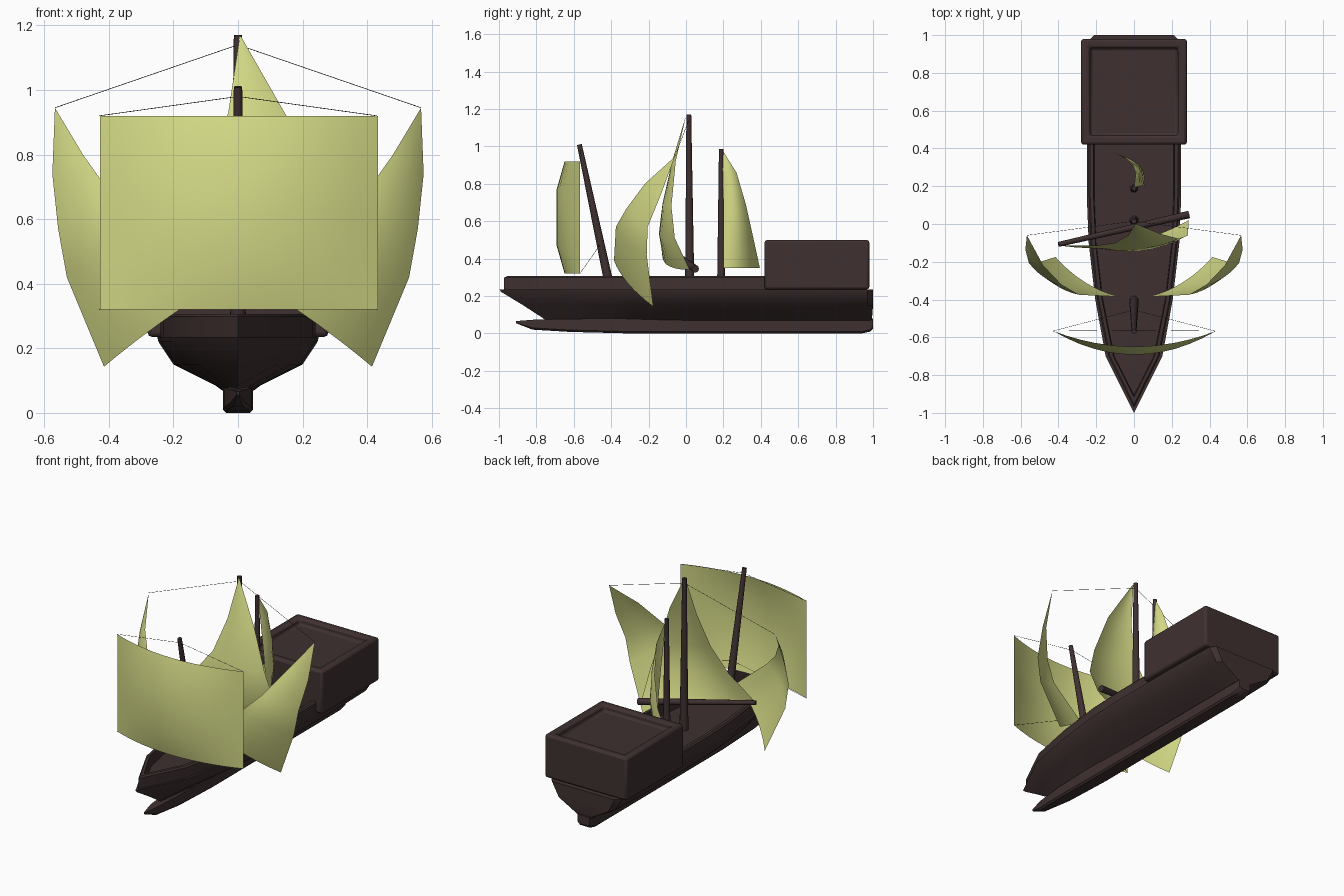
import bpy, bmesh, math
from mathutils import Vector

if "Cube" in bpy.data.objects:
    bpy.data.objects.remove(bpy.data.objects["Cube"])


def mat(name, col):
    m = bpy.data.materials.new(name)
    m.diffuse_color = (*col, 1)
    m.use_nodes = True
    m.node_tree.nodes["Principled BSDF"].inputs["Base Color"].default_value = m.diffuse_color
    return m


WOOD = mat("dark_wood", (0.05, 0.03, 0.03))
CLOTH = mat("sail_cloth", (0.66, 0.70, 0.24))
ROPE = mat("rope", (0.02, 0.02, 0.02))


def finish(name, bm, material, bevel=0, angle=35, segs=2):
    bmesh.ops.recalc_face_normals(bm, faces=bm.faces)
    me = bpy.data.meshes.new(name)
    bm.to_mesh(me)
    bm.free()
    ob = bpy.data.objects.new(name, me)
    bpy.context.collection.objects.link(ob)
    me.materials.append(material)
    bpy.context.view_layer.objects.active = ob
    ob.select_set(True)
    if bevel:
        b = ob.modifiers.new("bevel", 'BEVEL')
        b.width, b.segments, b.limit_method = bevel, segs, 'ANGLE'
        b.angle_limit = math.radians(40)
    bpy.ops.object.shade_smooth_by_angle(angle=math.radians(angle))
    ob.select_set(False)
    return ob


def grid_mesh(rows, closed=False, caps=False):
    """Skin rows of points; closed joins each row into a loop."""
    bm = bmesh.new()
    vs = [[bm.verts.new(p) for p in r] for r in rows]
    n = len(rows[0])
    for a, b in zip(vs, vs[1:]):
        for i in range(n if closed else n - 1):
            j = (i + 1) % n
            bm.faces.new((a[i], a[j], b[j], b[i]))
    if caps:
        bm.faces.new(vs[0])
        bm.faces.new(vs[-1][::-1])
    bmesh.ops.remove_doubles(bm, verts=bm.verts, dist=0.0005)
    return bm


def spar(name, a, b, r1, r2, sides=12, material=WOOD):
    a, b = Vector(a), Vector(b)
    bm = bmesh.new()
    bmesh.ops.create_cone(bm, cap_ends=True, segments=sides, radius1=r1, radius2=r2, depth=(b - a).length)
    bm.transform((b - a).to_track_quat('Z', 'Y').to_matrix().to_4x4())
    bmesh.ops.translate(bm, verts=bm.verts, vec=(a + b) / 2)
    return finish(name, bm, material)


# Half-width of the hull along its length (bow to stern)
PLAN = [(-1, 0), (-0.7, 0.15), (-0.4, 0.205), (-0.1, 0.24), (0.15, 0.25), (0.6, 0.25), (0.97, 0.24), (1, 0.21)]


def outline(z, tip, scale, end=1.0):
    """Closed plan outline at height z with the bow moved to y = tip."""
    right = [(w * scale, tip + (y + 1) / 2 * (end - tip), z) for y, w in PLAN]
    return right + [(-x, y, z) for x, y, z in right[:0:-1]]


# Hull: skinned from levels, narrow at the keel, flared at the deck
levels = [outline(0.07, -0.75, 0.2, 0.99), outline(0.085, -0.77, 0.28, 0.995), outline(0.15, -0.87, 0.8),
          outline(0.22, -0.985, 0.985), outline(0.235, -1, 1)]
finish("hull", grid_mesh(levels, True, True), WOOD)

# Keel: bar under the hull, running to a point at the bow
keel = []
for y, w, z0, z1 in [(-0.91, 0.004, 0.055, 0.066), (-0.82, 0.025, 0.02, 0.073), (-0.62, 0.042, 0.008, 0.078),
                     (-0.3, 0.047, 0.0, 0.08), (0.94, 0.047, 0.0, 0.08), (0.985, 0.044, 0.01, 0.08),
                     (1.0, 0.04, 0.025, 0.08)]:
    c = min(0.01, (z1 - z0) / 3, w / 2)
    keel.append([(-w, y, z1), (-w, y, z0 + c), (-w + c, y, z0), (w - c, y, z0), (w, y, z0 + c), (w, y, z1)])
finish("keel", grid_mesh(keel, True, True), WOOD)

# Bulwark with sunken deck, forward of the cabin
RAIL = [(-0.972, 0.0), (-0.7, 0.135), (-0.4, 0.195), (-0.1, 0.23), (0.15, 0.24), (0.43, 0.24)]


def rail_loop(z, inset):
    r = [(max(w - inset, 0), y + (inset * 2.2 if i == 0 else 0), z) for i, (y, w) in enumerate(RAIL)]
    return r + [(-x, y, z) for x, y, z in r[:0:-1]]


finish("bulwark_and_deck", grid_mesh([rail_loop(0.233, 0), rail_loop(0.298, 0), rail_loop(0.307, 0.008),
                                      rail_loop(0.307, 0.026), rail_loop(0.24, 0.03)], True, True), WOOD)


# Stern cabin: bevelled box with a recessed roof
def square(r, z):
    return [(x * r, 0.70 + y * r, z) for x, y in ((-1, -1), (1, -1), (1, 1), (-1, 1))]


finish("stern_cabin", grid_mesh([square(0.28, 0.235), square(0.28, 0.50), square(0.232, 0.50), square(0.232, 0.46)],
                                True, True), WOOD, bevel=0.014)

# Masts and boom
spar("fore_mast", (0, -0.405, 0.235), (0, -0.57, 1.01), 0.025, 0.013)
spar("main_mast", (0, 0.02, 0.235), (0, 0.015, 1.17), 0.025, 0.013)
spar("mizzen_mast", (0, 0.188, 0.235), (0, 0.188, 0.985), 0.022, 0.012)
spar("main_boom", (-0.40, -0.108, 0.462), (0.29, 0.05, 0.345), 0.013, 0.02)

# Square fore sail, bellied forward
rows = []
for k, z in enumerate([0.92, 0.77, 0.62, 0.47, 0.32]):
    row = []
    for i in range(13):
        u = -1 + i / 6
        deep = 0.082 if k in (0, 4) else 0.125
        row.append((0.003 + 0.43 * u, -0.567 - deep * (1 - u * u), z))
    rows.append(row)
finish("fore_sail", grid_mesh(rows), CLOTH, angle=80)


def tri_sail(name, edge_a, edge_b, bulge, mirror=False):
    """Sail between two edges that meet at the top; bulge grows downward."""
    rows = []
    n = len(edge_a) - 1
    for k, (a, b) in enumerate(zip(edge_a, edge_b)):
        a, b = Vector(a), Vector(b)
        row = []
        for i in range(9):
            s = i / 8
            p = a.lerp(b, s) + Vector(bulge) * (4 * s * (1 - s) * min(1, 1.2 * k / n))
            row.append((-p.x if mirror else p.x, p.y, p.z))
        rows.append(row)
    return finish(name, grid_mesh(rows), CLOTH, angle=80)


# Pair of wing sails either side of the bow
inner = [(0.567, -0.06, 0.945), (0.48, -0.22, 0.80), (0.385, -0.32, 0.665), (0.29, -0.375, 0.57), (0.075, -0.385, 0.39)]
outer = [(0.567, -0.06, 0.945), (0.575, -0.135, 0.74), (0.557, -0.205, 0.57), (0.53, -0.21, 0.42), (0.415, -0.175, 0.143)]
for side, flip in (("right", False), ("left", True)):
    tri_sail("wing_sail_" + side, inner, outer, (0.012, -0.03, 0), flip)

# Triangular main sail above the boom
tri_sail("main_sail",
         [(0.005, 0, 1.165), (-0.03, -0.06, 0.93), (-0.10, -0.10, 0.73), (-0.21, -0.115, 0.59), (-0.39, -0.115, 0.462)],
         [(0.01, 0, 1.165), (0.15, -0.055, 0.92), (0.235, -0.078, 0.68), (0.285, -0.06, 0.51), (0.29, 0.02, 0.34)],
         (0, -0.06, -0.03))

# Mizzen sail, trailing aft
tri_sail("mizzen_sail",
         [(0, 0.195, 0.98), (0.015, 0.197, 0.83), (0.03, 0.2, 0.68), (0.045, 0.2, 0.52), (0.055, 0.2, 0.35)],
         [(0, 0.195, 0.98), (0.01, 0.27, 0.86), (-0.01, 0.32, 0.69), (-0.06, 0.36, 0.51), (-0.16, 0.395, 0.35)],
         (0.055, 0.015, 0))

# Rigging ropes, mirrored
for side, s in (("right", 1), ("left", -1)):
    for nm, a, b in [("fore_top", (0, -0.562, 0.98), (0.43, -0.567, 0.92)),
                     ("fore_low", (0, -0.455, 0.48), (0.43, -0.567, 0.32)),
                     ("wing", (0, 0.015, 1.14), (0.567, -0.06, 0.945))]:
        spar(f"{nm}_rope_{side}", a, (b[0] * s, b[1], b[2]), 0.001, 0.001, 6, ROPE)
